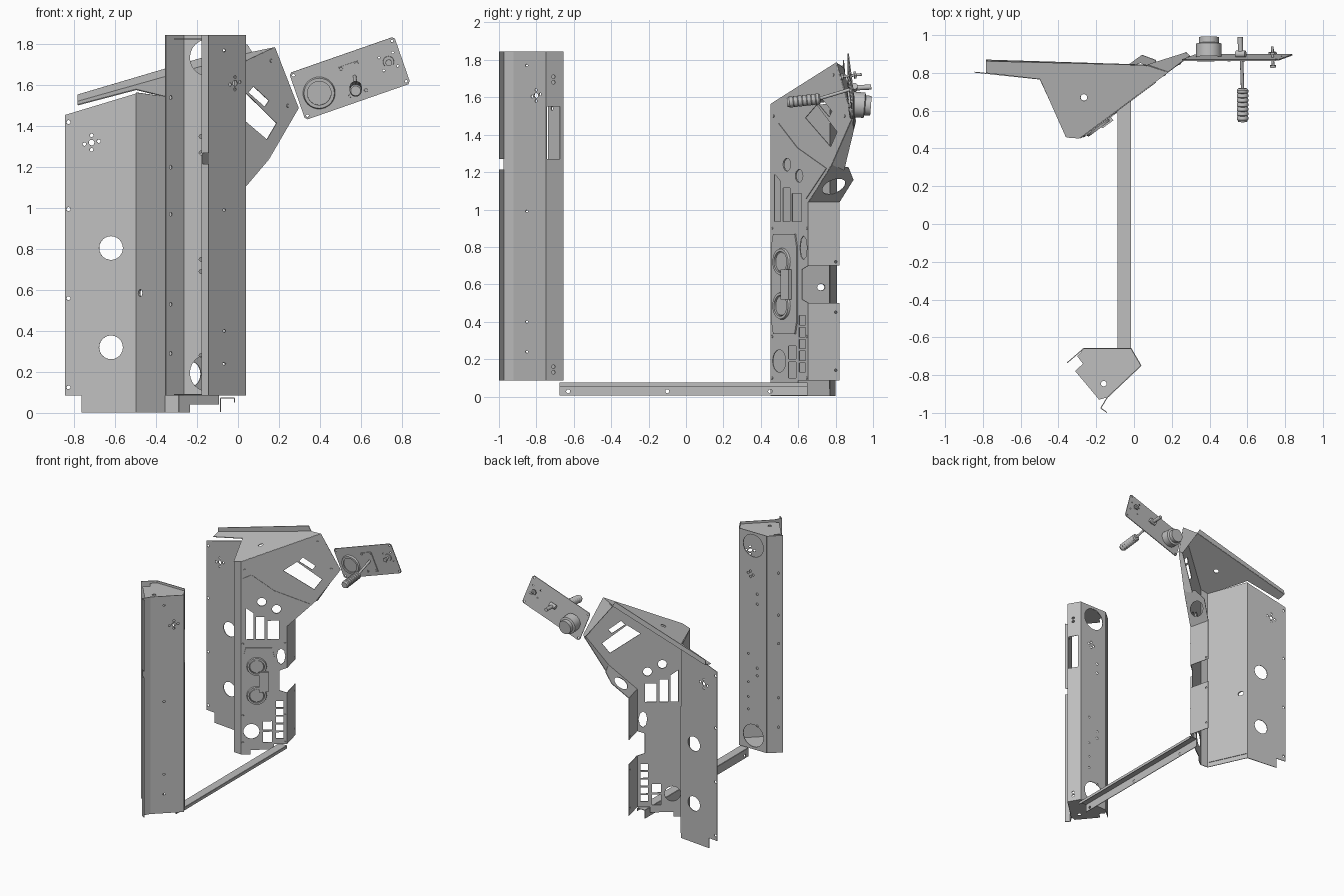
import bpy, bmesh, math
from mathutils import Vector, Matrix

if "Cube" in bpy.data.objects:
    bpy.data.objects.remove(bpy.data.objects["Cube"])

METAL = bpy.data.materials.new("grey_metal")
METAL.diffuse_color = (0.52, 0.52, 0.52, 1)
METAL.use_nodes = True
METAL.node_tree.nodes["Principled BSDF"].inputs["Base Color"].default_value = METAL.diffuse_color
T = 0.005  # sheet thickness


def finish(name, bm, thick=0.0, smooth=False):
    me = bpy.data.meshes.new(name)
    bmesh.ops.recalc_face_normals(bm, faces=bm.faces)
    bm.to_mesh(me)
    bm.free()
    me.materials.append(METAL)
    ob = bpy.data.objects.new(name, me)
    bpy.context.collection.objects.link(ob)
    if thick:
        mod = ob.modifiers.new("thickness", 'SOLIDIFY')
        mod.thickness, mod.offset = thick, 0
    if smooth:
        bpy.ops.object.select_all(action='DESELECT')
        ob.select_set(True)
        bpy.context.view_layer.objects.active = ob
        bpy.ops.object.shade_smooth_by_angle(angle=math.radians(35))
    return ob


def plate(name, place, outline, holes=(), thick=T):
    """Flat sheet with cut-outs; place maps 2D points to space."""
    bm = bmesh.new()
    for loop in [outline, *holes]:
        vs = [bm.verts.new(place(a, b)) for a, b in loop]
        for i, v in enumerate(vs):
            bm.edges.new((v, vs[i - 1]))
    bmesh.ops.triangle_fill(bm, use_beauty=True, use_dissolve=False, edges=bm.edges[:])
    return finish(name, bm, thick)


def sheet(name, pts, thick=T):
    bm = bmesh.new()
    bm.faces.new([bm.verts.new(p) for p in pts])
    return finish(name, bm, thick)


def wall(p, q, axis, off=0.0):
    """Upright plane through plan points p and q, measured along x (0) or y (1)."""
    d = Vector((q[0] - p[0], q[1] - p[1]))
    n = Vector((d.y, -d.x)).normalized() * off

    def place(a, z):
        k = (a - p[axis]) / d[axis]
        return (p[0] + k * d.x + n.x, p[1] + k * d.y + n.y, z)
    return place


def oval(cx, cy, rx, ry=None, n=24):
    ry = ry or rx
    return [(cx + rx * math.cos(2 * math.pi * i / n), cy + ry * math.sin(2 * math.pi * i / n)) for i in range(n)]


def rect(a, b, c, d):
    return [(a, c), (b, c), (b, d), (a, d)]


def cluster(cx, cy, r, sx, sy):
    return [oval(cx + i * sx, cy + j * sy, r * sx / sy, r, 10)
            for i, j in ((0, 1), (0, -1), (1, 0.2), (-1, -0.2))]


def lathe(name, profile, centre, axis, scale=(1, 1), n=32):
    """Turned part: profile of (radius, height) along axis."""
    rot = Vector(axis).to_track_quat('Z', 'Y').to_matrix().to_4x4()
    bm = bmesh.new()
    vs = [bm.verts.new((r, 0, h)) for r, h in profile]
    es = [bm.edges.new((vs[i], vs[i + 1])) for i in range(len(vs) - 1)]
    bmesh.ops.spin(bm, geom=vs + es, cent=(0, 0, 0), axis=(0, 0, 1), angle=2 * math.pi, steps=n)
    bmesh.ops.remove_doubles(bm, verts=bm.verts, dist=1e-5)
    bm.transform(Matrix.Translation(centre) @ rot)
    return finish(name, bm, smooth=True)


def rod(name, p, q, r, n=16):
    p, q = Vector(p), Vector(q)
    h = (q - p).length
    return lathe(name, [(0, 0), (r, 0), (r, h), (0, h)], p, q - p, n=n)


# ---- front column: bent upright sheet, open to the front left ----
Z0, Z1 = 0.085, 1.845
plate("column_left_flange", wall((-.354, -.735), (-.265, -.658), 0), rect(-.354, -.265, Z0, Z1),
      [oval(-.33, z, .006, .01, 10) for z in (.29, .53, .97, 1.2, 1.54)])
small = [oval(-.18, z, .01, n=10) for z in (.69, .75, .28, 1.27, 1.35)]
plate("column_back_wall", wall((-.265, -.658), (-.016, -.658), 0), rect(-.265, -.016, Z0, Z1),
      [oval(-.145, .195, .09), oval(-.145, 1.735, .09), *cluster(-.12, 1.5, .01, .022, .022),
       *small, *[oval(-.1, z, .008, n=10) for z in (.4, .5, .62, .85)]])
plate("column_bevel", wall((-.016, -.658), (.037, -.75), 1), rect(-.75, -.658, Z0, Z1),
      [rect(-.745, -.675, 1.27, 1.55), *[oval(-.71, z, .01, n=10) for z in (.13, .16, 1.68, 1.71)]])
plate("column_right_wall", wall((.037, -.75), (-.143, -.92), 1), rect(-.92, -.75, Z0, Z1),
      [oval(-.80, 1.61, .011, .014, 12), *cluster(-.80, 1.61, .008, .022, .03),
       *[oval(-.85, z, .007, n=10) for z in (.24, .4, .99, 1.77)]])
sheet("column_lip", [(-.143, -.92, Z0), (-.176, -.975, Z0), (-.176, -.975, Z1), (-.143, -.92, Z1)])
for i, (a, b) in enumerate(((Z0, 1.215), (1.27, Z1))):
    plate("column_outer_lip_%d" % i, wall((-.176, -.975), (-.143, -.998), 0), rect(-.176, -.143, a, b))
cap = [(-.265, -.66), (-.016, -.66), (.035, -.75), (-.143, -.918), (-.185, -.93),
       (-.312, -.778), (-.27, -.74), (-.30, -.70)]
for name, z in (("column_top_cap", 1.825), ("column_bottom_cap", .09)):
    plate(name, lambda a, b: (a, b, z), cap, [oval(-.16, -.845, .015, n=14)])

# ---- floor beam: folded channel ----
ends = (-.675, .65)
sheet("beam_top", [(-.085, ends[0], .072), (-.018, ends[0], .072), (-.018, ends[1], .072), (-.085, ends[1], .072)])
plate("beam_web", lambda a, b: (-.085, a, b), rect(*ends, .005, .072),
      [oval(y, .028, .011, n=12) for y in (-.63, -.1, .45)])
plate("beam_lip", lambda a, b: (-.018, a, b), rect(*ends, .05, .072))

# ---- console body ----
def roof_z(x, y, up=0):
    return 1.545 + .29 * (x + .36) + .24 * (y - .46) + up


plate("console_left_panel", wall((-.845, .804), (-.497, .767), 0),
      [(-.845, .085), (-.765, .085), (-.765, .003), (-.497, .003), (-.497, 1.56), (-.845, 1.455)],
      [oval(-.62, .805, .058), oval(-.62, .32, .058), oval(-.715, 1.32, .014, n=12),
       *cluster(-.715, 1.32, .009, .035, .035),
       *[oval(-.828, z, .01, n=10) for z in (.125, .56, .995, 1.42)]])
plate("console_inner_wall", wall((-.497, .767), (-.355, .46), 0),
      [(-.497, .003), (-.355, .003), (-.355, 1.545), (-.497, 1.565)], [oval(-.475, .585, .01, .018, 14)])
plate("inner_wall_cover", wall((-.497, .767), (-.355, .46), 0, -.006),
      rect(-.495, -.36, .04, 1.065), [oval(-.475, .585, .01, .018, 14)])
plate("console_front_strip", wall((-.355, .46), (-.29, .455), 0),
      [(-.355, .003), (-.29, .003), (-.29, 1.563), (-.355, 1.545)])
plate("console_roof", lambda x, y: (x, y, roof_z(x, y)),
      [(-.783, .868), (.07, .84), (.18, .803), (-.29, .455), (-.36, .46), (-.497, .767), (-.783, .80)],
      [oval(-.265, .67, .018, n=16)])
bl, br = (-.783, .868), (.07, .84)
sheet("roof_rear_strip", [(*bl, roof_z(*bl)), (*br, roof_z(*br)), (.045, .842, 1.80), (-.783, .862, 1.555)])

# instrument panel, measured along y
P, Q = (-.29, .455), (.295, .89)
face = wall(P, Q, 1)
cuts = [[(.70, 1.56), (.81, 1.415), (.775, 1.335), (.64, 1.49)],
        [(.726, 1.595), (.782, 1.525), (.767, 1.495), (.708, 1.565)],
        oval(.545, 1.24, .02, .034), oval(.61, 1.18, .02, .034),
        [(.475, .935), (.508, .935), (.508, 1.15), (.475, 1.19)],
        rect(.52, .557, .935, 1.115), rect(.57, .62, .935, 1.085),
        oval(.63, .795, .019, .065, 8), oval(.50, .19, .035, .06),
        rect(.55, .59, .2, .27), rect(.55, .59, .1, .185)]
cuts += [rect(.607, .64, .13 + i * .063, .18 + i * .063) for i in range(5)]
plate("instrument_panel", face,
      [(.455, .003), (.495, .003), (.495, .04), (.60, .04), (.60, .085), (.655, .085), (.655, .50),
       (.622, .52), (.622, .68), (.655, .70), (.655, 1.04), (.695, 1.10), (.78, 1.24), (.89, 1.49),
       (.803, 1.785), (.455, 1.565)], cuts)
plate("gauge_cover", wall(P, Q, 1, .008),
      [(.475, .335), (.59, .335), (.60, .40), (.60, .80), (.59, .87), (.475, .87), (.467, .82), (.467, .39)], thick=.008)
plate("gauge_switch_block", wall(P, Q, 1, .02), rect(.532, .575, .52, .68), thick=.025)
plate("upper_fold_cover", wall(P, Q, 1, .005),
      [(.46, 1.25), (.648, 1.06), (.755, 1.22), (.60, 1.33), (.50, 1.46), (.46, 1.43)],
      [oval(.545, 1.24, .02, .034), oval(.61, 1.18, .02, .034)], thick=.004)
normal = (.597, -.803, 0)
for i, z in enumerate((.72, .485)):
    c = wall(P, Q, 1, .012)(.523, z)
    lathe("gauge_ring_%d" % i, [(.056, 0), (.056, .012), (.07, .012), (.074, 0)], c, normal)
    lathe("gauge_dial_%d" % i, [(0, .004), (.05, .004), (.054, 0)], c, normal)
for i, (y, z) in enumerate([(y, z) for y in (.462, .647) for z in (.1, .32, .9)] + [(.47, 1.5), (.79, 1.72), (.85, 1.5)]):
    lathe("panel_screw_%d" % i, [(0, .006), (.007, .006), (.009, 0)], face(y, z), normal, n=10)

# side returns of the instrument panel
side = wall((-.02, .655), (-.06, .82), 1)
plate("lower_side_return", side, rect(.655, .82, .085, .50), [oval(.80, z, .007, n=10) for z in (.14, .45)])
plate("middle_side_return", side, rect(.655, .82, .70, 1.04), [oval(.80, .72, .007, n=10)])
A, B, C = Vector((-.02, .655, 1.04)), Vector((.15, .78, 1.24)), Vector((-.06, .82, 1.04))
D = C + (B - A) * .92
plate("vent_return", lambda a, b: A + (B - A) * a + (C - A) * b,
      [(0, 0), (1, 0), (.92, 1 * .6), (.6, 1), (0, 1)], [oval(.42, .5, .21, .34)])
sheet("upper_side_return", [B, (.295, .89, 1.49), (.275, .91, 1.48), B + Vector((-.03, .065, -.03))])
sheet("top_side_return", [(.18, .803, 1.785), (.295, .89, 1.49), (.27, .905, 1.48), (.07, .842, 1.755)])

# ---- tilted control plate ----
ang, tilt = math.radians(19.2), math.radians(7)
U = Vector((math.cos(ang), 0, math.sin(ang)))
V = Vector((-math.sin(ang) * math.cos(tilt), -math.sin(tilt), math.cos(ang) * math.cos(tilt)))
N = U.cross(V)  # towards the front
O = Vector((.546, .882, 1.634))


def panel(a, b, off=0.0):
    return O + U * a + V * b + N * off


w, h, c = .272, .122, .012
corners = [(-w + c, -h), (w - c, -h), (w, -h + c), (w, h - c), (w - c, h), (-w + c, h), (-w, h - c), (-w, -h + c)]
holes = [oval(a, b, .007, n=10) for a in (-.255, .255) for b in (-.105, .105)]
holes += [oval(.205 + .05 * math.cos(t), .015 + .05 * math.sin(t), .006, n=8) for t in (.8, 2.4, 3.9, 5.5)]
plate("control_plate", panel, corners, holes, .006)
plate("lever_plate", lambda a, b: panel(a, b, .006), rect(-.035, .065, -.09, .07), thick=.006)
for i, (a, b) in enumerate(((-.025, -.08), (.055, -.08), (-.025, .06), (.055, .06))):
    lathe("lever_plate_screw_%d" % i, [(0, .006), (.008, .006), (.009, 0)], panel(a, b, .008), N, n=10)
# round dial with body behind the plate
dial = panel(-.165, -.018)
lathe("dial_bezel", [(.058, .006), (.058, .016), (.074, .016), (.08, 0)], dial, N)
lathe("dial_face", [(0, .008), (.06, .008)], dial, N)
lathe("dial_body", [(.068, 0), (.068, .07), (.053, .075), (.053, .105), (0, .105)], dial, Vector((0, 1, -.08)))
# lever with ribbed grip
rod("lever_stick", (.568, .92, 1.655), (.575, .71, 1.592), .009)
rod("lever_tail", (.565, .90, 1.65), (.562, .99, 1.655), .014)
rod("lever_pivot", (.54, .90, 1.645), (.59, .90, 1.66), .018)
ribs = [(0, 0), (.022, 0)]
for i in range(7):
    ribs += [(.03, .008 + i * .024), (.03, .022 + i * .024), (.026, .026 + i * .024)]
lathe("lever_grip", ribs + [(.024, .178), (0, .178)], (.575, .718, 1.592), (0, -1, -.11), n=20)
# toggle knob
knob = panel(.205, .015)
lathe("toggle_collar", [(0, .008), (.026, .008), (.028, 0)], knob, N, n=20)
rod("toggle_stem", knob - N * .06, knob + N * .045, .007)
lathe("toggle_tip", [(0, 0), (.016, 0), (.016, .012), (0, .012)], knob + N * .04, N, n=16)
lathe("toggle_nut", [(0, 0), (.022, 0), (.022, .012), (0, .012)], knob - N * .03, N, n=6)
